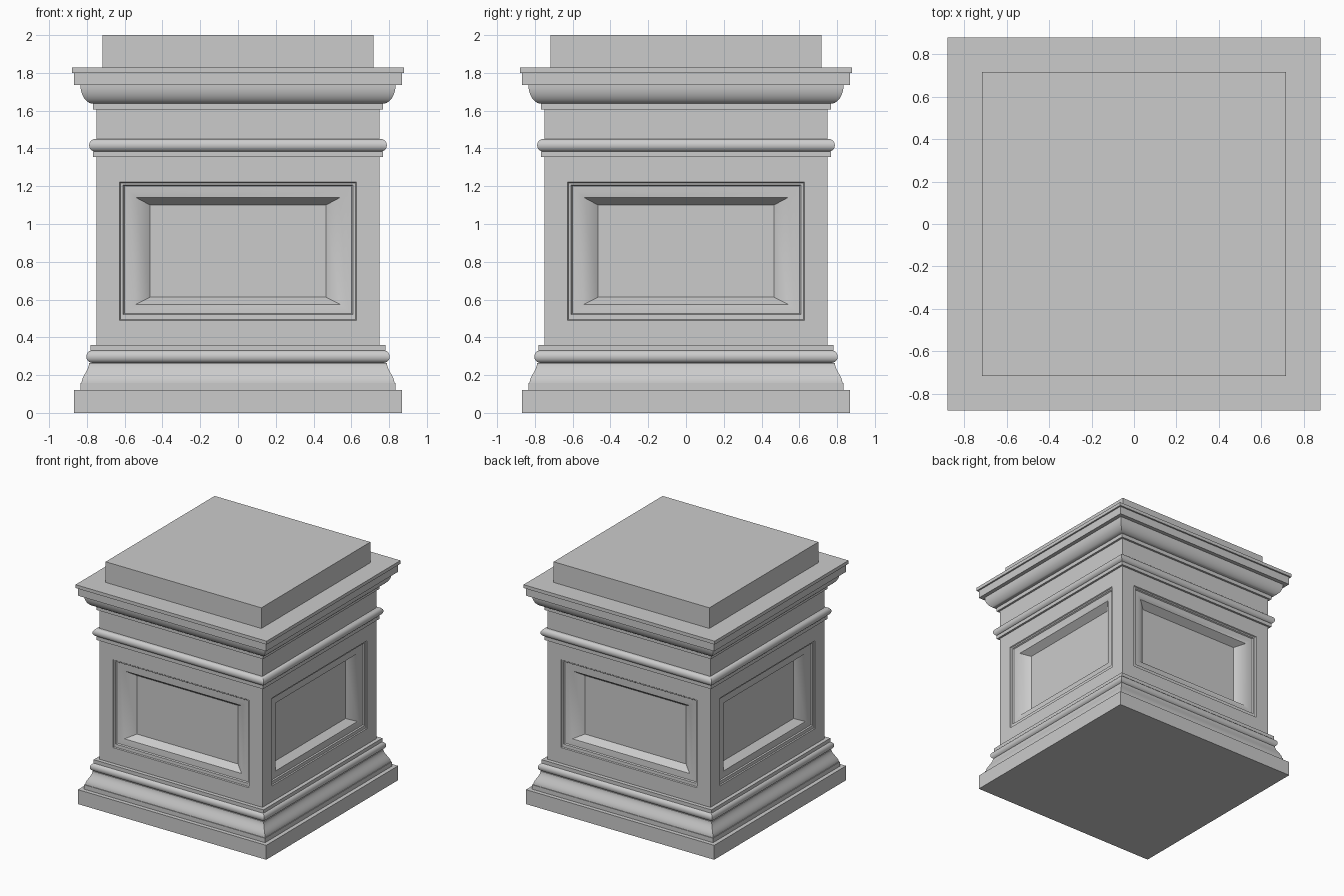
import bpy, bmesh, math

if "Cube" in bpy.data.objects:
    bpy.data.objects.remove(bpy.data.objects["Cube"])


def finish(name, bm):
    bmesh.ops.remove_doubles(bm, verts=bm.verts, dist=1e-5)
    bmesh.ops.recalc_face_normals(bm, faces=bm.faces)
    mesh = bpy.data.meshes.new(name)
    bm.to_mesh(mesh)
    bm.free()
    ob = bpy.data.objects.new(name, mesh)
    bpy.context.collection.objects.link(ob)
    bpy.ops.object.select_all(action='DESELECT')
    ob.select_set(True)
    bpy.context.view_layer.objects.active = ob
    bpy.ops.object.shade_smooth_by_angle(angle=math.radians(30))
    return ob


def bridge(bm, a, b):
    for i in range(4):
        bm.faces.new((a[i], a[(i + 1) % 4], b[(i + 1) % 4], b[i]))


def square_sweep(name, profile):
    """Sweep a (half width, z) profile around a square plan, capped."""
    bm = bmesh.new()
    rings = [[bm.verts.new((sx * w, sy * w, z))
              for sx, sy in ((-1, -1), (1, -1), (1, 1), (-1, 1))] for w, z in profile]
    for a, b in zip(rings, rings[1:]):
        bridge(bm, a, b)
    bm.faces.new(rings[0][::-1])
    bm.faces.new(rings[-1])
    return finish(name, bm)


def arc(cx, cz, rx, rz, a0, a1, n=12):
    pts = []
    for i in range(n + 1):
        t = math.radians(a0 + (a1 - a0) * i / n)
        pts.append((cx + rx * math.cos(t), cz + rz * math.sin(t)))
    return pts


def s_curve(w0, z0, w1, z1, n=12):
    return [(w0 + (w1 - w0) * (3 * t * t - 2 * t ** 3), z0 + (z1 - z0) * t)
            for t in (i / n for i in range(n + 1))]


# Base: plinth, flared moulding, rounded bead and fillet
square_sweep("base", [(0.867, 0), (0.867, 0.12), (0.833, 0.12), (0.833, 0.157)]
             + s_curve(0.828, 0.157, 0.788, 0.265)
             + arc(0.772, 0.298, 0.031, 0.033, -90, 90)
             + [(0.782, 0.331), (0.782, 0.36), (0.75, 0.36)])

# Neck and cornice: bead, frieze, convex moulding, slabs
square_sweep("cornice", [(0.75, 1.355), (0.767, 1.355), (0.767, 1.385)]
             + arc(0.757, 1.417, 0.031, 0.033, -90, 90)
             + [(0.75, 1.45), (0.75, 1.605), (0.767, 1.605), (0.767, 1.637)]
             + arc(0.767, 1.735, 0.067, 0.098, -90, 0)
             + [(0.867, 1.735), (0.867, 1.8), (0.88, 1.8), (0.88, 1.828), (0.717, 1.828)])

# Top block
square_sweep("top_block", [(0.717, 1.828), (0.717, 2.0)])

# Shaft with a moulded recessed panel on each side: (half width, z low, z high, depth)
rects = [(0.75, 0.36, 1.355, 0), (0.627, 0.49, 1.222, 0), (0.622, 0.495, 1.217, 0.008),
         (0.608, 0.52, 1.207, 0.010), (0.602, 0.526, 1.201, 0.020),
         (0.575, 0.548, 1.172, 0.022), (0.54, 0.575, 1.14, 0.028),
         (0.465, 0.613, 1.10, 0.085)]
bm = bmesh.new()
for k in range(4):
    c, s = round(math.cos(k * math.pi / 2)), round(math.sin(k * math.pi / 2))
    rings = []
    for w, z0, z1, d in rects:
        y = -0.75 + d
        rings.append([bm.verts.new((x * c - y * s, x * s + y * c, z))
                      for x, z in ((-w, z0), (w, z0), (w, z1), (-w, z1))])
    for a, b in zip(rings, rings[1:]):
        bridge(bm, a, b)
    bm.faces.new(rings[-1])
finish("panelled_shaft", bm)
